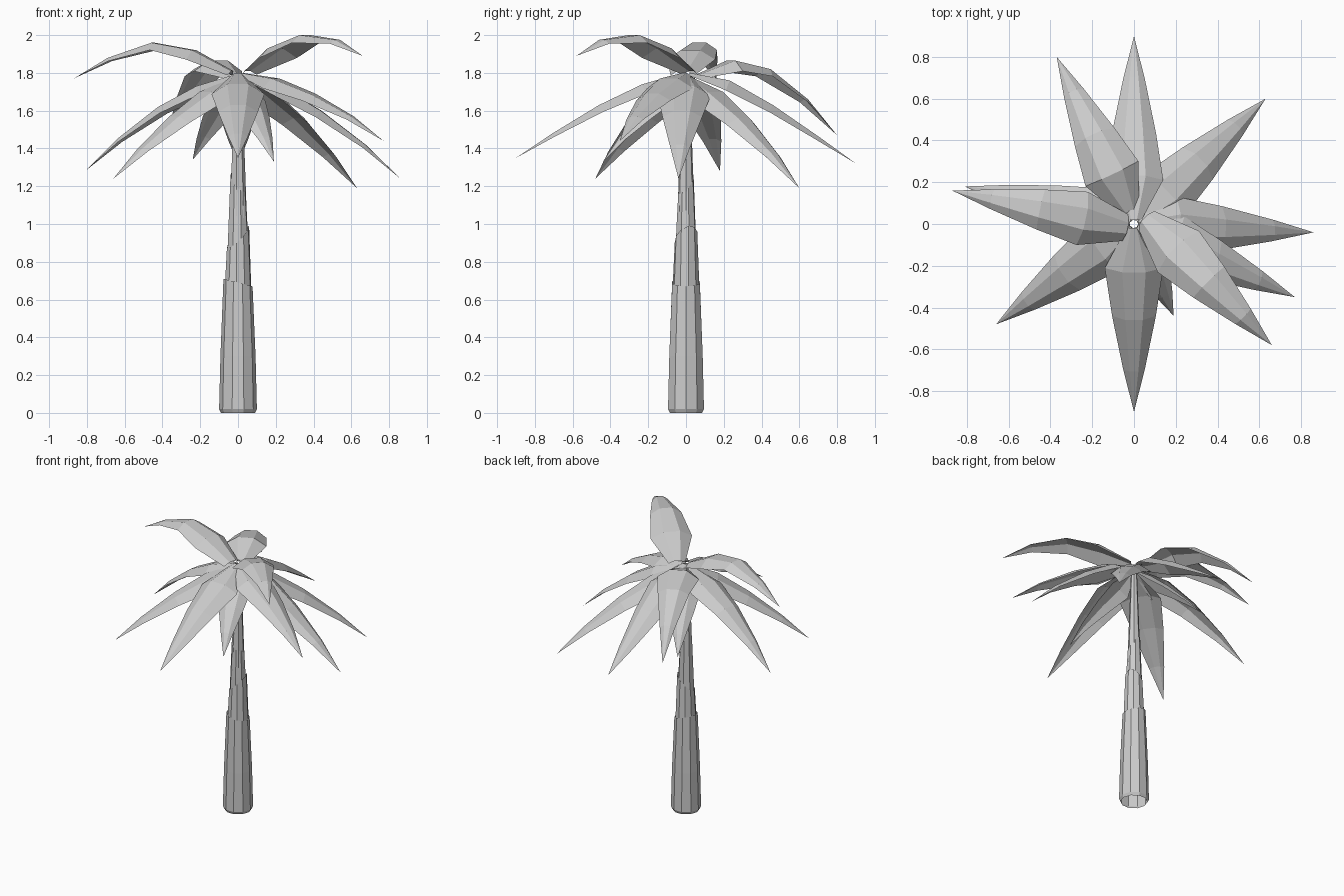
import bpy
import math
from mathutils import Vector

if "Cube" in bpy.data.objects:
    bpy.data.objects.remove(bpy.data.objects["Cube"])


def make_object(name, verts, faces):
    mesh = bpy.data.meshes.new(name)
    mesh.from_pydata(verts, [], faces)
    mesh.update()
    obj = bpy.data.objects.new(name, mesh)
    bpy.context.collection.objects.link(obj)
    return obj


def tube(name, rings, sides=10, slant=0.0, slant_dir=0.0, turn=0.0):
    """Open tapered tube; rings are (radius, z). The top ring can be slanted."""
    verts, faces = [], []
    for i, (r, z) in enumerate(rings):
        for k in range(sides):
            a = turn + 2 * math.pi * k / sides
            dz = slant * math.cos(a - slant_dir) if i == len(rings) - 1 else 0
            verts.append((r * math.cos(a), r * math.sin(a), z + dz))
    for i in range(len(rings) - 1):
        for k in range(sides):
            n = (k + 1) % sides
            faces.append((i * sides + k, i * sides + n,
                          (i + 1) * sides + n, (i + 1) * sides + k))
    return make_object(name, verts, faces)


FRACTIONS = (0.0, 0.24, 0.5, 0.78, 1.0)
HALF_WIDTHS = (0.035, 0.14, 0.105, 0.052, 0.0)
SECTION = ((-1, -0.4), (-0.4, 0), (0.4, 0), (1, -0.4))  # arched blade


def leaf(name, start, tip, heights, width=1.0, base=1.0):
    """Arched blade from the crown to a pointed tip, following heights."""
    start, tip = Vector((*start, 0)), Vector((*tip, 0))
    direction = (tip - start).normalized()
    side = Vector((-direction.y, direction.x, 0))
    rib = [start.lerp(tip, f) + Vector((0, 0, z))
           for f, z in zip(FRACTIONS, heights)]
    verts, faces = [], []
    for i in range(4):
        tangent = (rib[i + 1] - rib[max(i - 1, 0)]).normalized()
        normal = tangent.cross(side)
        w = HALF_WIDTHS[i] * width * (base if i == 0 else 1)
        for s, d in SECTION:
            verts.append(rib[i] + side * s * w + normal * d * w)
    verts.append(rib[4])
    for i in range(3):
        for k in range(3):
            a = i * 4 + k
            faces.append((a + 4, a + 5, a + 1, a))
    for k in range(3):
        faces.append((16, 13 + k, 12 + k))
    return make_object(name, verts, faces)


# Trunk: overlapping leaf sheaths around a slim core
tube("trunk_outer_sheath", [(0.09, 0.0), (0.1, 0.02), (0.093, 0.3), (0.077, 0.69)],
     slant=0.02, slant_dir=math.pi)
tube("trunk_middle_sheath", [(0.072, 0.65), (0.06, 0.93)],
     slant=0.06, slant_dir=0.4, turn=0.2)
tube("trunk_inner_sheath", [(0.06, 0.8), (0.053, 0.98), (0.042, 1.22)],
     sides=8, slant=0.05, slant_dir=2.5, turn=0.3)
tube("trunk_core", [(0.048, 1.0), (0.034, 1.4), (0.02, 1.79)], sides=7)

# Upper leaves: start, tip, midrib heights, width and base width factors
leaf("upper_leaf_right", (0.05, 0.03), (0.66, -0.58),
     (1.81, 1.93, 2.00, 1.975, 1.89), 1.0, 1.6)
leaf("upper_leaf_left", (-0.03, -0.02), (-0.87, 0.16),
     (1.81, 1.92, 1.96, 1.88, 1.77), 0.93, 2.0)
leaf("upper_leaf_back", (-0.02, 0.06), (-0.37, 0.80),
     (1.79, 1.865, 1.82, 1.66, 1.47), 1.0, 1.5)

# Drooping leaves: tip x, tip y, midrib heights from crown to tip, width factor
leaves = [
    (0.00, -0.90, (1.80, 1.74, 1.63, 1.48, 1.35), 1.0),
    (0.00, 0.90, (1.80, 1.76, 1.63, 1.46, 1.32), 1.0),
    (0.63, 0.60, (1.78, 1.70, 1.56, 1.37, 1.19), 1.0),
    (0.86, -0.04, (1.79, 1.73, 1.60, 1.42, 1.24), 1.0),
    (0.77, -0.35, (1.80, 1.77, 1.69, 1.57, 1.44), 0.95),
    (-0.66, -0.48, (1.78, 1.70, 1.57, 1.40, 1.24), 1.0),
    (-0.81, 0.18, (1.79, 1.73, 1.62, 1.45, 1.28), 0.95),
    (0.19, -0.44, (1.77, 1.69, 1.59, 1.46, 1.33), 0.8),
    (-0.24, 0.44, (1.77, 1.69, 1.59, 1.46, 1.34), 0.8),
]
for n, (x, y, heights, width) in enumerate(leaves, 1):
    away = Vector((x, y)).normalized() * 0.02
    leaf(f"drooping_leaf_{n}", away, (x, y), heights, width)
